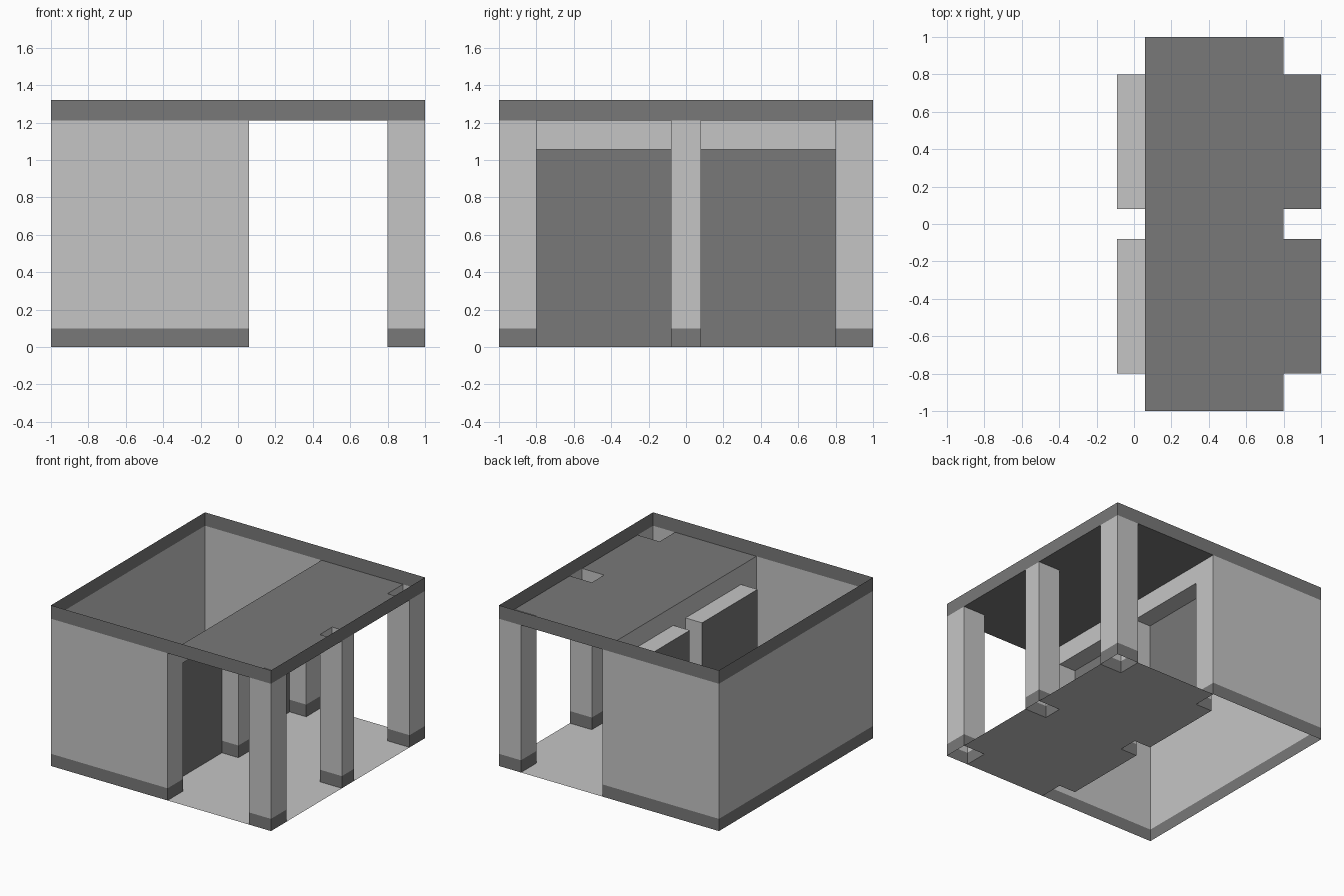
import bpy
import bmesh

if "Cube" in bpy.data.objects:
    bpy.data.objects.remove(bpy.data.objects["Cube"], do_unlink=True)


def make_material(name, grey):
    mat = bpy.data.materials.new(name)
    mat.use_nodes = True
    color = (grey, grey, grey, 1)
    mat.diffuse_color = color
    mat.node_tree.nodes["Principled BSDF"].inputs["Base Color"].default_value = color
    return mat


LIGHT, DARK = 0, 1
MATERIALS = [make_material("light grey plaster", 0.56), make_material("dark grey trim", 0.19)]

# Plan lines and heights
WALL_X, DOOR_X, POST_X = 0.06, -0.09, 0.8
PIER_Y, SIDE_Y = 0.08, 0.8
SKIRT, DOOR_TOP, ROOF, TOP = 0.1, 1.055, 1.21, 1.32


def finish(name, bm):
    mesh = bpy.data.meshes.new(name)
    bm.to_mesh(mesh)
    bm.free()
    for mat in MATERIALS:
        mesh.materials.append(mat)
    obj = bpy.data.objects.new(name, mesh)
    bpy.context.collection.objects.link(obj)
    return obj


def wall(name, path, bottom, bands, closed=False):
    """Thin wall along a plan path, stacked from (top height, colour) bands."""
    bm = bmesh.new()
    low = [bm.verts.new((x, y, bottom)) for x, y in path]
    for top, color in bands:
        high = [bm.verts.new((x, y, top)) for x, y in path]
        for i in range(len(path) if closed else len(path) - 1):
            j = (i + 1) % len(path)
            bm.faces.new((low[i], low[j], high[j], high[i])).material_index = color
        low = high
    return finish(name, bm)


def slab(name, outline, z, color):
    """Flat sheet filling a plan outline."""
    bm = bmesh.new()
    bm.faces.new([bm.verts.new((x, y, z)) for x, y in outline]).material_index = color
    return finish(name, bm)


def rect(x0, x1, y0, y1):
    return [(x0, y0), (x1, y0), (x1, y1), (x0, y1)]


def mirrored(half):
    """Complete a plan path given for y < 0 with its reflection."""
    return half + [(x, -y) for x, y in reversed(half)]


# Room walls with a dark skirting, returning into the door recesses
bands = [(SKIRT, DARK), (DOOR_TOP, LIGHT)]
room = mirrored([(DOOR_X, -SIDE_Y), (WALL_X, -SIDE_Y), (WALL_X, -1), (-1, -1)])
wall("room_walls", room[::-1], 0, bands)
wall("door_pier", mirrored([(DOOR_X, -PIER_Y), (WALL_X, -PIER_Y)]), 0, bands)
wall("upper_walls", rect(-1, WALL_X, -1, 1), DOOR_TOP, [(ROOF, LIGHT)], True)

# Recessed doors and the soffits above them
for side, y0, y1 in (("front", -SIDE_Y, -PIER_Y), ("back", PIER_Y, SIDE_Y)):
    wall(side + "_door", [(DOOR_X, y0), (DOOR_X, y1)], 0, [(DOOR_TOP, DARK)])
    slab(side + "_door_soffit", rect(DOOR_X, WALL_X, y0, y1), DOOR_TOP, LIGHT)

# Hollow porch posts
for name, y0, y1 in (("front_post", -1, -SIDE_Y), ("middle_post", -PIER_Y, PIER_Y),
                     ("back_post", SIDE_Y, 1)):
    wall(name, rect(POST_X, 1, y0, y1), 0, [(SKIRT, DARK), (ROOF, LIGHT)], True)

# Porch floor and roof, notched around the posts
outer = [(POST_X, -1), (POST_X, -SIDE_Y), (1, -SIDE_Y), (1, -PIER_Y), (POST_X, -PIER_Y)]
slab("porch_roof", mirrored([(WALL_X, -1)] + outer), ROOF, DARK)
recess = [(WALL_X, -PIER_Y), (DOOR_X, -PIER_Y), (DOOR_X, -SIDE_Y), (WALL_X, -SIDE_Y), (WALL_X, -1)]
slab("porch_floor", mirrored(outer) + mirrored(recess[::-1])[::-1], 0, LIGHT)

# Parapet band around the whole top
wall("parapet", rect(-1, 1, -1, 1), ROOF, [(TOP, DARK)], True)
